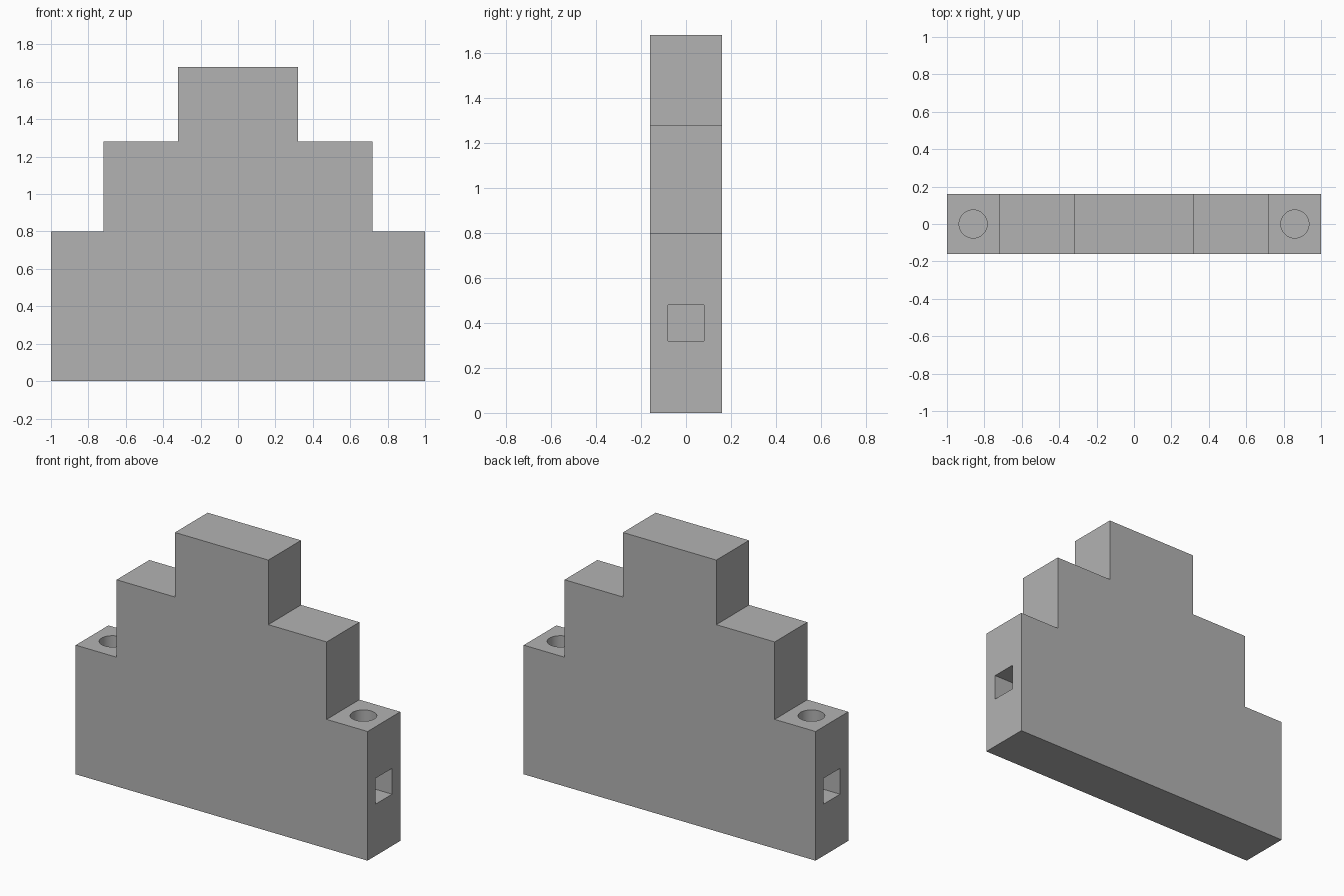
import bpy
import bmesh

default_cube = bpy.data.objects.get("Cube")
if default_cube:
    bpy.data.objects.remove(default_cube, do_unlink=True)

HALF_DEPTH = 0.16
POCKET_DEPTH = 0.2

# Single grey plastic
grey = bpy.data.materials.new("grey_plastic")
grey.use_nodes = True
colour = (0.45, 0.45, 0.45, 1)
grey.diffuse_color = colour
grey.node_tree.nodes["Principled BSDF"].inputs["Base Color"].default_value = colour

# Stepped housing: mirrored half profile, extruded front to back
half = [(1, 0), (1, 0.8), (0.72, 0.8), (0.72, 1.28), (0.32, 1.28), (0.32, 1.68)]
outline = half + [(-x, z) for x, z in reversed(half)]
bm = bmesh.new()
front = bm.faces.new([bm.verts.new((x, -HALF_DEPTH, z)) for x, z in outline])
extruded = bmesh.ops.extrude_face_region(bm, geom=[front])["geom"]
bmesh.ops.translate(bm, vec=(0, 2 * HALF_DEPTH, 0),
                    verts=[v for v in extruded if isinstance(v, bmesh.types.BMVert)])
bmesh.ops.recalc_face_normals(bm, faces=bm.faces)
mesh = bpy.data.meshes.new("stepped_housing")
bm.to_mesh(mesh)
bm.free()
mesh.materials.append(grey)
housing = bpy.data.objects.new("stepped_housing", mesh)
bpy.context.collection.objects.link(housing)


def cut(cutter):
    """Subtract the cutter from the housing, then discard it."""
    cutter.hide_render = True
    cutter.data.materials.append(grey)
    bpy.ops.object.select_all(action="DESELECT")
    housing.select_set(True)
    bpy.context.view_layer.objects.active = housing
    mod = housing.modifiers.new("pocket", "BOOLEAN")
    mod.operation = "DIFFERENCE"
    mod.solver = "EXACT"
    mod.object = cutter
    bpy.ops.object.modifier_apply(modifier=mod.name)
    bpy.data.objects.remove(cutter, do_unlink=True)


for side in (-1, 1):
    # Round screw hole in the lowest step
    bpy.ops.mesh.primitive_cylinder_add(vertices=48, radius=0.075, depth=2 * POCKET_DEPTH,
                                        location=(side * 0.86, 0, 0.8))
    cut(bpy.context.object)
    # Square wire entry in the end wall
    bpy.ops.mesh.primitive_cube_add(size=1, location=(side, 0, 0.4))
    entry = bpy.context.object
    entry.scale = (2 * POCKET_DEPTH, 0.16, 0.16)
    bpy.context.view_layer.update()
    cut(entry)

housing.select_set(True)
bpy.context.view_layer.objects.active = housing
bpy.ops.object.shade_smooth_by_angle()
